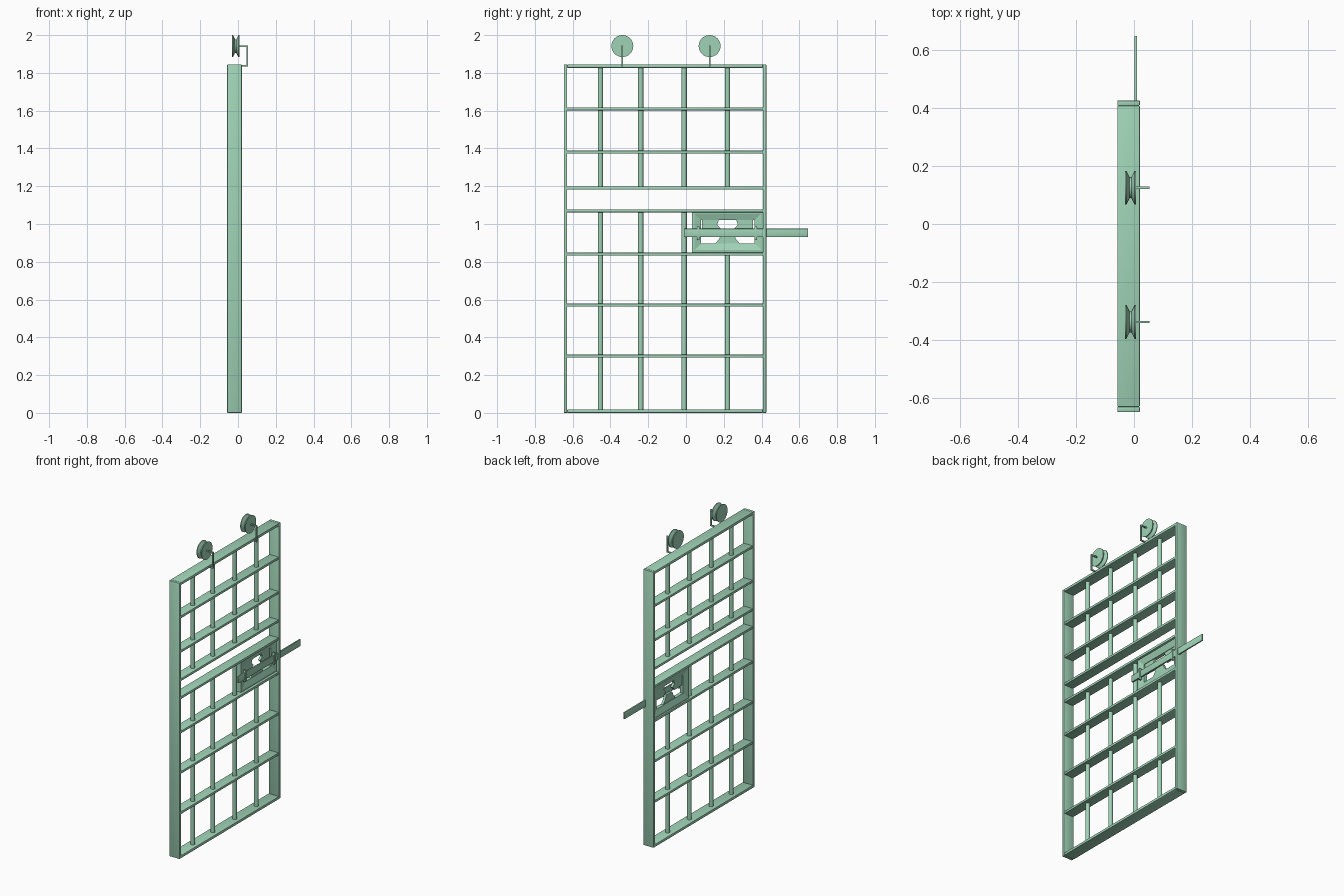
import bpy, bmesh, math
from mathutils import Matrix, Vector

if "Cube" in bpy.data.objects:
    bpy.data.objects.remove(bpy.data.objects["Cube"])

green = bpy.data.materials.new("sage_green")
green.diffuse_color = (0.35, 0.65, 0.47, 1)
green.use_nodes = True
green.node_tree.nodes["Principled BSDF"].inputs["Base Color"].default_value = green.diffuse_color


def finish(name, bm, smooth=False):
    bmesh.ops.recalc_face_normals(bm, faces=bm.faces)
    me = bpy.data.meshes.new(name)
    bm.to_mesh(me)
    bm.free()
    me.materials.append(green)
    ob = bpy.data.objects.new(name, me)
    bpy.context.collection.objects.link(ob)
    if smooth:
        bpy.context.view_layer.objects.active = ob
        ob.select_set(True)
        bpy.ops.object.shade_smooth_by_angle(angle=math.radians(40))
        ob.select_set(False)
    return ob


def box(name, x, y, z, bevel=0.0):
    bm = bmesh.new()
    size = (x[1] - x[0], y[1] - y[0], z[1] - z[0])
    mid = ((x[0] + x[1]) / 2, (y[0] + y[1]) / 2, (z[0] + z[1]) / 2)
    bmesh.ops.create_cube(bm, size=1, matrix=Matrix.Translation(mid) @ Matrix.Diagonal((*size, 1)))
    if bevel:
        bmesh.ops.bevel(bm, geom=bm.edges[:], offset=bevel, segments=2, affect='EDGES', profile=0.5)
    return finish(name, bm, bevel > 0)


def rod(name, a, b, r, sides=16):
    a, b = Vector(a), Vector(b)
    bm = bmesh.new()
    m = Matrix.Translation((a + b) / 2) @ (b - a).to_track_quat('Z', 'Y').to_matrix().to_4x4()
    bmesh.ops.create_cone(bm, cap_ends=True, segments=sides, radius1=r, radius2=r,
                          depth=(b - a).length, matrix=m)
    return finish(name, bm, True)


def plate(name, pts, x0, x1):
    # flat (y, z) outline given thickness along x
    bm = bmesh.new()
    f = bm.faces.new([bm.verts.new((x0, y, z)) for y, z in pts])
    ext = bmesh.ops.extrude_face_region(bm, geom=[f])
    bmesh.ops.translate(bm, vec=(x1 - x0, 0, 0),
                        verts=[v for v in ext['geom'] if isinstance(v, bmesh.types.BMVert)])
    return finish(name, bm)


# Outer frame of flat bars
X = (-0.057, 0.02)
Y0, Y1, TOP, T = -0.647, 0.425, 1.845, 0.018
for side, y in (("left", (Y0, Y0 + T)), ("right", (Y1 - T, Y1))):
    box("frame_stile_" + side, X, y, (0, TOP), 0.003)
box("frame_bottom", X, (Y0 + T, Y1 - T), (0, T), 0.003)
box("frame_top", X, (Y0 + T, Y1 - T), (TOP - T, TOP), 0.003)

# Horizontal flat bars
for z in (0.30, 0.57, 0.84, 1.07, 1.19, 1.38, 1.61):
    box("cross_bar", (-0.052, 0.016), (Y0 + 0.01, Y1 - 0.01), (z - 0.008, z + 0.008), 0.002)

# Upright round bars, interrupted at the hatch slot and at the lock
for y in (-0.453, -0.24, -0.01, 0.22):
    spans = [(0.01, 1.07), (1.19, 1.835)]
    if y > 0.1:
        spans[0] = (0.01, 0.85)
    for a, b in spans:
        rod("upright_bar", (-0.018, y, a), (-0.018, y, b), 0.014)

# Lock surround: rectangular ring with sloping faces
bm = bmesh.new()
loops = []
for x, d in ((-0.045, 0.0), (0.0, 0.0), (0.002, 0.012), (-0.010, 0.047),
             (-0.034, 0.047), (-0.047, 0.012)):
    a, b, c, e = 0.033 + d, 0.41 - d, 0.85 + d, 1.067 - d
    loops.append([bm.verts.new((x, y, z)) for y, z in ((a, c), (b, c), (b, e), (a, e))])
for i, lp in enumerate(loops):
    nx = loops[(i + 1) % len(loops)]
    for k in range(4):
        j = (k + 1) % 4
        bm.faces.new((lp[k], lp[j], nx[j], nx[k]))
finish("lock_surround", bm)

# Lock mechanism pieces inside the opening
px = (-0.030, -0.014)
plate("lock_piece_bottom", [(0.15, 0.89), (0.29, 0.89), (0.265, 0.92), (0.25, 0.95), (0.19, 0.95), (0.175, 0.92)], *px)
for s in (-1, 1):
    pts = [(0.135, 1.025), (0.045, 1.025), (0.055, 0.995), (0.035, 0.975), (0.06, 0.95), (0.135, 0.955)]
    plate("lock_piece_side", [(0.22 + s * y, z) for y, z in pts], *px)

# Sliding bolt and its guides
box("bolt", (0.001, 0.011), (-0.01, 0.647), (0.93, 0.975), 0.002)
for y in (0.065, 0.37):
    box("bolt_guide", (-0.002, 0.016), (y - 0.007, y + 0.007), (0.915, 0.99), 0.002)

# Grooved wheels with bent hangers
for y in (-0.337, 0.125):
    prof = [(-0.031, 0), (-0.031, 0.058), (-0.026, 0.058), (-0.015, 0.036), (-0.009, 0.036),
            (0.002, 0.058), (0.007, 0.058), (0.007, 0)]
    bm = bmesh.new()
    vs = [bm.verts.new((x, y, 1.942 + r)) for x, r in prof]
    es = [bm.edges.new(p) for p in zip(vs, vs[1:])]
    bmesh.ops.spin(bm, geom=vs + es, cent=(0, y, 1.942), axis=(1, 0, 0),
                   angle=math.tau, steps=32)
    bmesh.ops.remove_doubles(bm, verts=bm.verts, dist=1e-4)
    finish("wheel", bm, True)
    path = [(-0.02, 1.942), (0.05, 1.942), (0.05, 1.839), (0.01, 1.839)]
    for (xa, za), (xb, zb) in zip(path, path[1:]):
        box("wheel_hanger", (min(xa, xb) - 0.004, max(xa, xb) + 0.004), (y - 0.004, y + 0.004),
            (min(za, zb) - 0.004, max(za, zb) + 0.004))
